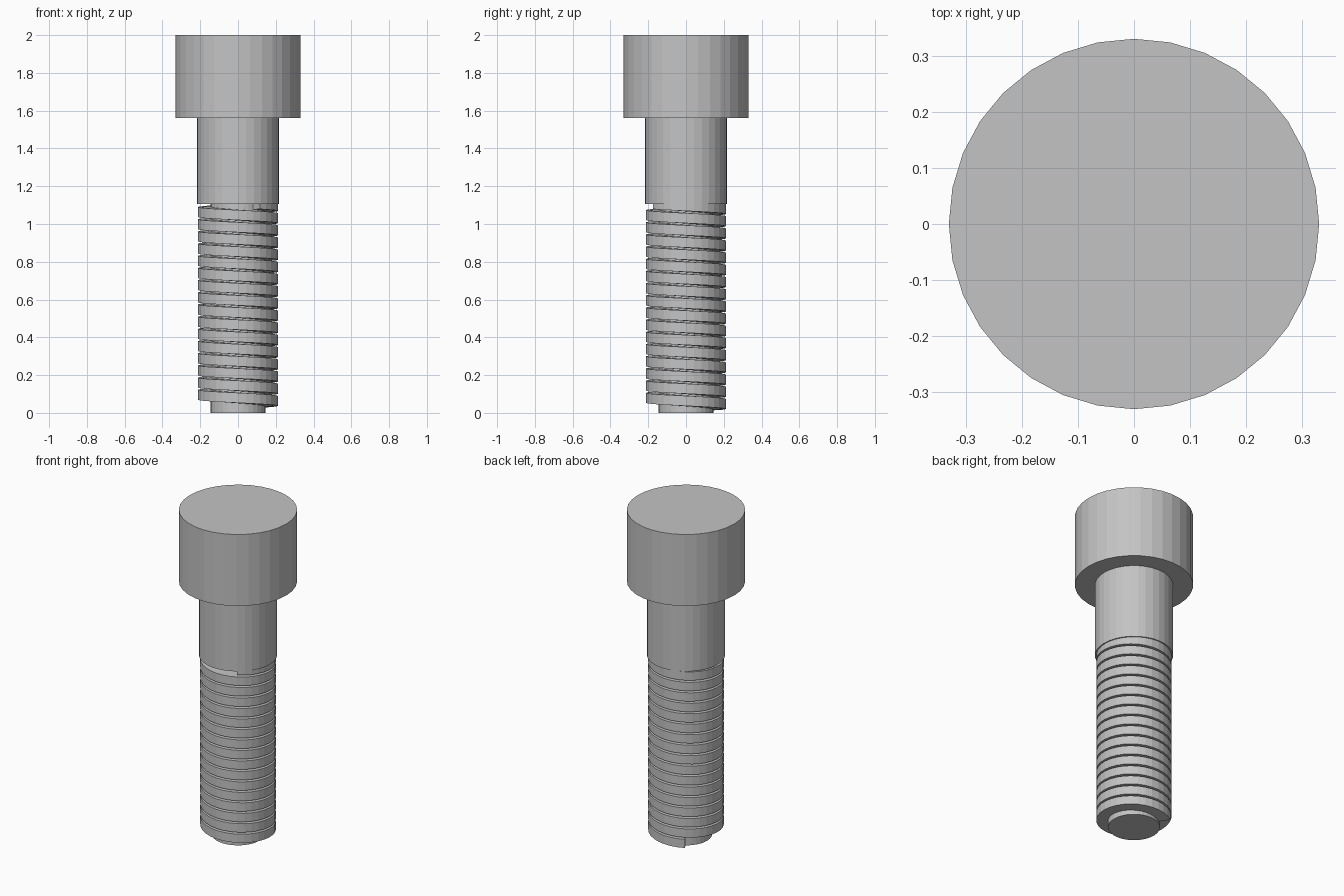
import bpy
import bmesh
from math import cos, sin, tau

SIDES = 32
PITCH = 0.0645

old = bpy.data.objects.get("Cube")
if old:
    bpy.data.objects.remove(old, do_unlink=True)

# Plain grey metal
steel = bpy.data.materials.new("grey_steel")
steel.use_nodes = True
grey = (0.55, 0.55, 0.55, 1.0)
steel.diffuse_color = grey
steel.node_tree.nodes["Principled BSDF"].inputs["Base Color"].default_value = grey


def cylinder(name, radius, bottom, top):
    bpy.ops.mesh.primitive_cylinder_add(
        vertices=SIDES, radius=radius, depth=top - bottom,
        location=(0, 0, (bottom + top) / 2))
    obj = bpy.context.object
    obj.name = name
    obj.data.materials.append(steel)
    return obj


def helical_thread(name, root, crest, start_step, turns):
    """Sweep a trapezoid tooth along a helix that rises clockwise from above."""
    # (radius, height above the tooth's lower edge)
    profile = [(root, -0.002), (crest, 0.0), (crest, 0.053), (root, 0.055)]
    bm = bmesh.new()
    rings = []
    for i in range(int(turns * SIDES) + 1):
        angle = tau * (start_step - i) / SIDES
        lift = 0.037 - PITCH * angle / tau
        rings.append([bm.verts.new((r * cos(angle), r * sin(angle), lift + h))
                      for r, h in profile])
    for a, b in zip(rings, rings[1:]):
        for j in range(4):
            k = (j + 1) % 4
            bm.faces.new((a[j], a[k], b[k], b[j]))
    bm.faces.new(rings[0])
    bm.faces.new(rings[-1])
    bmesh.ops.recalc_face_normals(bm, faces=bm.faces)
    mesh = bpy.data.meshes.new(name)
    bm.to_mesh(mesh)
    bm.free()
    mesh.materials.append(steel)
    obj = bpy.data.objects.new(name, mesh)
    bpy.context.collection.objects.link(obj)
    return obj


# Head, plain shank, threaded core and thread
cylinder("head", 0.33, 1.56, 2.0)
cylinder("shank", 0.218, 1.105, 1.56)
cylinder("core", 0.145, 0.0, 1.105)
helical_thread("thread", 0.14, 0.211, 11, 16.5)
